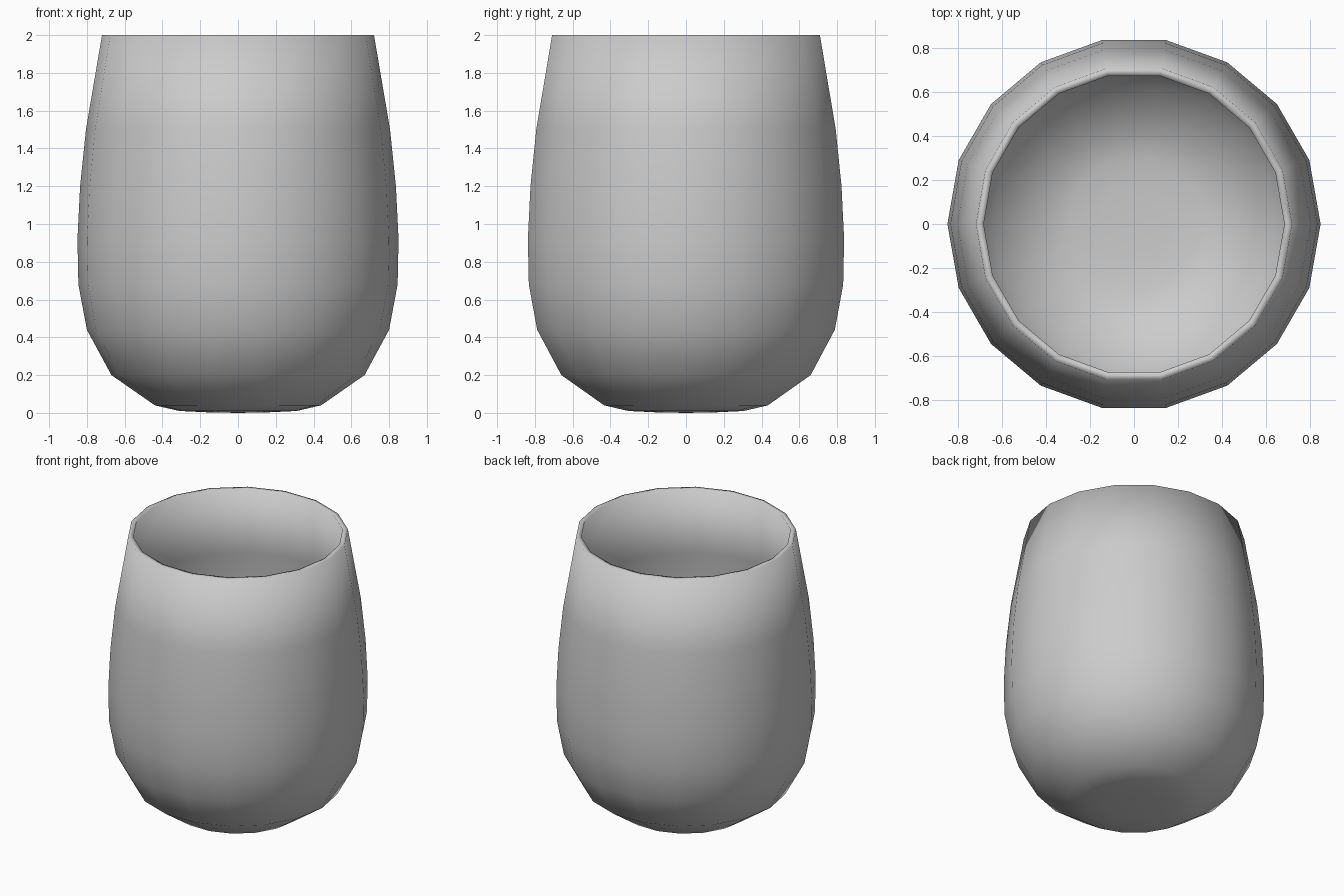
import bpy
import bmesh
from math import cos, sin, tau

SIDES = 18
cube = bpy.data.objects.get("Cube")
if cube:
    bpy.data.objects.remove(cube, do_unlink=True)

# Single glaze colour
grey = bpy.data.materials.new("light grey")
grey.use_nodes = True
colour = (0.6, 0.6, 0.6, 1)
grey.diffuse_color = colour
grey.node_tree.nodes["Principled BSDF"].inputs["Base Color"].default_value = colour

# Radius and height, from the base up the outside, over the rim, down the inside
outside = [(0.16, 0.003), (0.31, 0.01), (0.44, 0.04), (0.67, 0.2), (0.8, 0.44),
           (0.845, 0.68), (0.85, 0.92), (0.836, 1.2), (0.805, 1.5), (0.72, 2.0)]
inside = [(0.685, 2.0), (0.77, 1.5), (0.80, 1.2), (0.814, 0.92), (0.81, 0.68),
          (0.767, 0.45), (0.645, 0.23), (0.43, 0.075), (0.3, 0.045), (0.16, 0.037)]


def lathe(name, profile):
    """Turn a profile about z and close both ends with a fan."""
    bm = bmesh.new()
    rings = [[bm.verts.new((r * cos(tau * i / SIDES), r * sin(tau * i / SIDES), z))
              for i in range(SIDES)] for r, z in profile]
    for low, high in zip(rings, rings[1:]):
        for i in range(SIDES):
            j = (i + 1) % SIDES
            bm.faces.new((low[i], low[j], high[j], high[i]))
    for ring, z in ((rings[0], 0.0), (rings[-1], 0.035)):
        centre = bm.verts.new((0, 0, z))
        for i in range(SIDES):
            bm.faces.new((ring[i], ring[(i + 1) % SIDES], centre))
    bmesh.ops.recalc_face_normals(bm, faces=bm.faces)
    for face in bm.faces:
        face.smooth = True
    mesh = bpy.data.meshes.new(name)
    bm.to_mesh(mesh)
    bm.free()
    mesh.materials.append(grey)
    obj = bpy.data.objects.new(name, mesh)
    bpy.context.collection.objects.link(obj)
    return obj


lathe("tumbler_cup", outside + inside)
